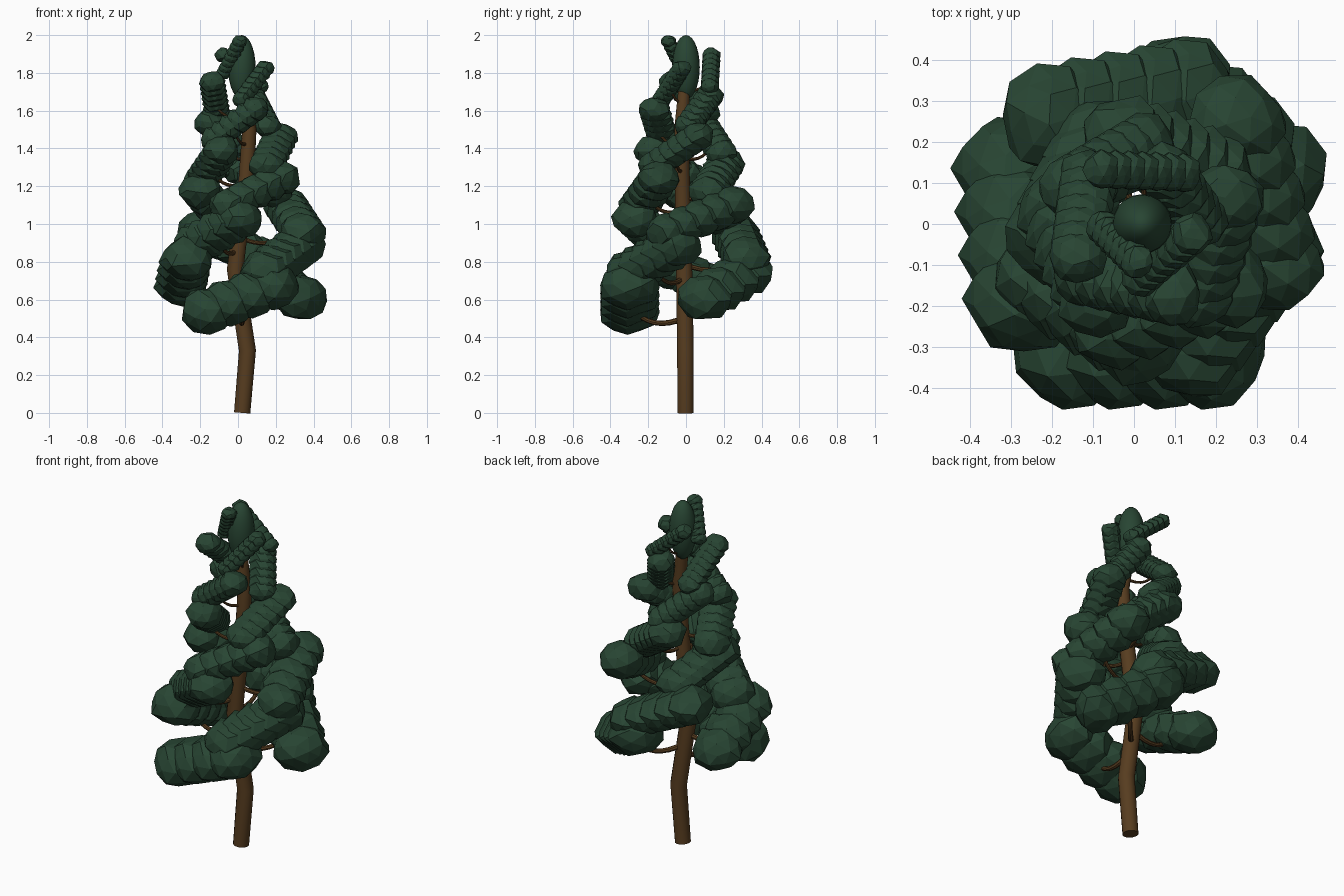
import bpy, bmesh, math, random
from mathutils import Vector, Matrix, Euler

random.seed(4)
if "Cube" in bpy.data.objects:
    bpy.data.objects.remove(bpy.data.objects["Cube"])


def material(name, rgb):
    m = bpy.data.materials.new(name)
    m.use_nodes = True
    m.diffuse_color = (*rgb, 1)
    m.node_tree.nodes["Principled BSDF"].inputs["Base Color"].default_value = (*rgb, 1)
    return m


bark = material("brown_bark", (0.095, 0.046, 0.014))
needles = material("dark_green_needles", (0.021, 0.06, 0.033))


def finish(name, bm, mat, smooth):
    mesh = bpy.data.meshes.new(name)
    bmesh.ops.recalc_face_normals(bm, faces=bm.faces)
    bm.to_mesh(mesh)
    bm.free()
    mesh.materials.append(mat)
    obj = bpy.data.objects.new(name, mesh)
    bpy.context.collection.objects.link(obj)
    if smooth:
        bpy.ops.object.select_all(action="DESELECT")
        obj.select_set(True)
        bpy.context.view_layer.objects.active = obj
        bpy.ops.object.shade_smooth_by_angle(angle=math.radians(40))
    return obj


def tube(name, points, radii, sides):
    """Sweep a round section along a path and cap both ends."""
    bm = bmesh.new()
    rings = []
    turn = Vector((0, 0, 1)).rotation_difference(points[1] - points[0])
    for i, p in enumerate(points):
        along = points[min(i + 1, len(points) - 1)] - points[max(i - 1, 0)]
        # carry the previous frame forward so the tube never twists
        turn = (turn @ Vector((0, 0, 1))).rotation_difference(along) @ turn
        ring = []
        for k in range(sides):
            a = math.tau * k / sides
            offset = Vector((math.cos(a), math.sin(a), 0)) * radii[i]
            ring.append(bm.verts.new(p + turn @ offset))
        rings.append(ring)
    for low, high in zip(rings, rings[1:]):
        for k in range(sides):
            j = (k + 1) % sides
            bm.faces.new((low[k], low[j], high[j], high[k]))
    bm.faces.new(rings[0])
    bm.faces.new(rings[-1])
    return finish(name, bm, bark, True)


# Crooked trunk
trunk_path = [Vector(p) for p in (
    (0.022, -0.003, 0.0), (0.05, -0.003, 0.33), (-0.015, -0.01, 0.76),
    (0.045, -0.02, 1.25), (0.06, -0.025, 1.5), (0.02, -0.005, 1.78))]
tube("trunk", trunk_path, [0.043, 0.045, 0.044, 0.041, 0.038, 0.03], 14)


def trunk_at(z):
    for a, b in zip(trunk_path, trunk_path[1:]):
        if z <= b.z:
            return a.lerp(b, (z - a.z) / (b.z - a.z))
    return trunk_path[-1].copy()


# Rounded leader at the top
bm = bmesh.new()
bmesh.ops.create_uvsphere(bm, u_segments=20, v_segments=14, radius=1, matrix=Matrix.Translation(
    (0.02, 0.0, 1.83)) @ Matrix.Diagonal((0.073, 0.073, 0.17, 1)))
finish("leader_foliage", bm, needles, True)

# Reach and half length of each foliage row in hundredths, from the lowest up
reaches = [30, 29, 30, 28, 29, 23, 29, 17, 21, 18, 17, 18, 16, 15, 12, 14, 10, 13, 7]
halves = [17, 16, 16, 15, 17, 14, 18, 13, 15, 12, 12, 12, 10, 11, 7, 10, 8, 10, 6]

# Spiral of branches, each carrying a rising row of faceted clumps
for n, (reach, half) in enumerate(zip(reaches, halves)):
    angle = math.radians(270 + 137.5 * n)
    out = Vector((math.cos(angle), math.sin(angle), 0))
    side = Vector((-out.y, out.x, 0))
    up = Vector((0, 0, 1))
    size = 0.152 - 0.0055 * n if n < 16 else 0.053 - 0.006 * (n - 16)
    centre = Vector((0.015, 0, 0.605 + 0.071 * n)) + out * reach / 100
    step = side * half / 100 + up * (0.065 + 0.001 * n)

    # Foliage row: one uneven faceted clump repeated
    frame = Matrix((out, side, up)).transposed().to_4x4()
    scale = Matrix.Diagonal((size, size * 0.92, size * 0.82, 1))
    spin = Euler([random.uniform(0, math.tau) for _ in range(3)]).to_matrix().to_4x4()
    lumps = [random.uniform(0.93, 1.11) for _ in range(42)]
    blobs = 4 + (n + 3) // 6
    bm = bmesh.new()
    for k in range(blobs):
        place = Matrix.Translation(centre + step * (2 * k / (blobs - 1) - 1))
        blob = bmesh.ops.create_icosphere(bm, subdivisions=2, radius=1)["verts"]
        for v, lump in zip(blob, lumps):
            v.co = place @ frame @ scale @ spin @ (v.co * lump)
    finish(f"foliage_{n + 1}", bm, needles, False)

    # Drooping branch that curls up into its foliage
    start = trunk_at(centre.z - 0.1)
    end = centre - up * 0.04
    sag = start.lerp(end, 0.6) - up * (0.4 * (end - start).length)
    path = []
    for k in range(9):
        t = k / 8
        path.append(start.lerp(sag, t).lerp(sag.lerp(end, t), t))
    thick = 0.016 - 0.0005 * n
    tube(f"branch_{n + 1}", path, [thick * (1 - 0.04 * k) for k in range(9)], 8)
